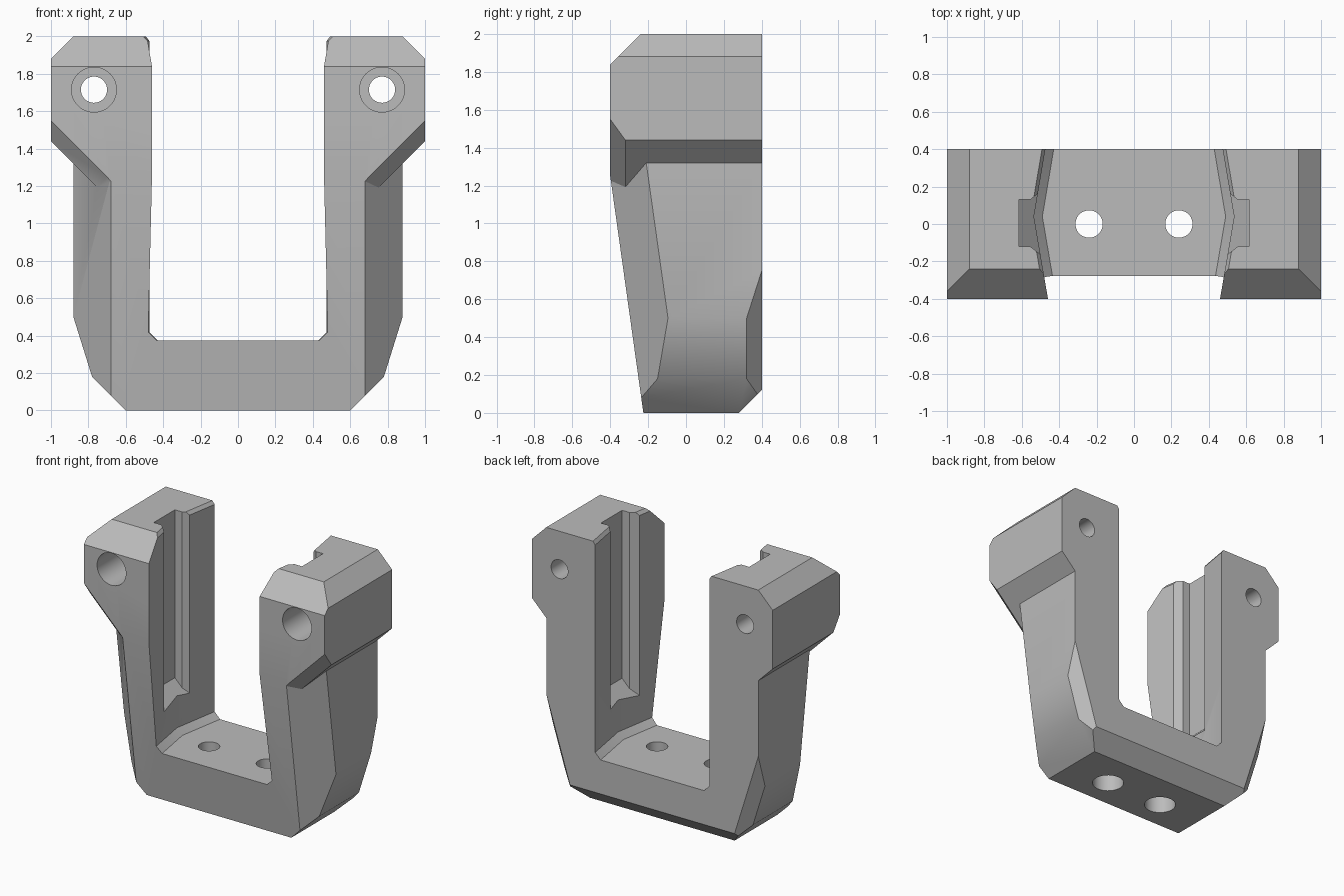
import bpy, bmesh, math
from mathutils import Vector, Matrix

if "Cube" in bpy.data.objects:
    bpy.data.objects.remove(bpy.data.objects["Cube"])

grey = bpy.data.materials.new("plain grey")
grey.use_nodes = True
COLOUR = (0.5, 0.5, 0.5, 1)
grey.diffuse_color = COLOUR
grey.node_tree.nodes["Principled BSDF"].inputs["Base Color"].default_value = COLOUR


def to_object(name, bm):
    bmesh.ops.recalc_face_normals(bm, faces=bm.faces)
    mesh = bpy.data.meshes.new(name)
    bm.to_mesh(mesh)
    bm.free()
    mesh.materials.append(grey)
    ob = bpy.data.objects.new(name, mesh)
    bpy.context.collection.objects.link(ob)
    return ob


def slice_off(bm, point, normal):
    """Cut away everything on the normal side of a plane and cap it."""
    geom = bm.verts[:] + bm.edges[:] + bm.faces[:]
    cut = bmesh.ops.bisect_plane(bm, geom=geom, plane_co=point, plane_no=normal,
                                 clear_outer=True, dist=1e-5)
    edges = [e for e in cut["geom_cut"] if isinstance(e, bmesh.types.BMEdge)]
    if edges:
        bmesh.ops.contextual_create(bm, geom=edges)


def cut_block(name, low, high, planes):
    low, high = Vector(low), Vector(high)
    bm = bmesh.new()
    bmesh.ops.create_cube(bm, size=1)
    for v in bm.verts:
        v.co = (low + high) / 2 + v.co * (high - low)
    for point, normal in planes:
        slice_off(bm, point, normal)
    return to_object(name, bm)


def loft(name, rings, planes=()):
    bm = bmesh.new()
    loops = [[bm.verts.new(p) for p in ring] for ring in rings]
    for a, b in zip(loops, loops[1:]):
        for i in range(len(a)):
            j = (i + 1) % len(a)
            bm.faces.new((a[i], a[j], b[j], b[i]))
    bm.faces.new(loops[0])
    bm.faces.new(loops[-1])
    bmesh.ops.recalc_face_normals(bm, faces=bm.faces)
    for point, normal in planes:
        slice_off(bm, point, normal)
    return to_object(name, bm)


def drill(name, centre, radius, depth, axis):
    bm = bmesh.new()
    turn = Matrix.Rotation(math.pi / 2, 4, "X") if axis == "Y" else Matrix()
    bmesh.ops.create_cone(bm, cap_ends=True, segments=48, radius1=radius, radius2=radius,
                          depth=depth, matrix=Matrix.Translation(centre) @ turn)
    return to_object(name, bm)


def combine(target, other, operation):
    mod = target.modifiers.new(other.name, "BOOLEAN")
    mod.object, mod.operation, mod.solver = other, operation, "EXACT"
    bpy.context.view_layer.objects.active = target
    bpy.ops.object.modifier_apply(modifier=mod.name)
    bpy.data.objects.remove(other)


# Leaning front face shared by the legs and the heads
front_lean = ((0, -0.4, 1.25), (0, -1, -0.14))

# Lower body: base and legs with their chamfers
planes = [front_lean, ((0, 0.28, 0), (0, 1, -1))]
for s in (-1, 1):
    planes += [((s * 0.6, 0, 0), (s, 0, -1)),
               ((s * 0.78, 0, 0.18), (s * 0.32, 0, -0.1)),
               ((s * 0.68, -0.4, 1.25), (s, -1, -0.14)),
               ((s * 0.88, 0.4, 0.75), (s * 0.256, 0.25, -0.08))]
body = cut_block("u_bracket", (-0.88, -0.4, 0), (0.88, 0.4, 1.6), planes)

# Wider heads on top of the legs
for s in (-1, 1):
    inner, outer = sorted((s * 0.3, s))
    head = cut_block("head", (inner, -0.4, 0.6), (outer, 0.4, 2), [
        front_lean,
        ((s, 0, 1.44), (s, 0, -1)),
        ((s, -0.4, 1.55), (s * 0.08, -0.11, -0.08)),
        ((s, 0, 1.88), (s, 0, 1)),
        ((0, -0.4, 1.84), (0, -1, 1))])
    combine(body, head, "UNION")

# Central slot with slightly bent walls and chamfered ends
WALL = [(0.443, -0.5), (0.535, 0.04), (0.457, 0.5)]
rings = []
for z, grow in [(0.375, -0.045), (0.42, 0), (1.975, 0), (2, 0.018), (2.1, 0.09)]:
    side = [(x + grow, y, z) for x, y in WALL]
    rings.append(side + [(-x, y, z) for x, y, z in reversed(side)])
combine(body, loft("slot", rings), "DIFFERENCE")

# Vertical grooves in the slot walls, with sloping floors
GROOVE = [(0.44, -0.21), (0.555, -0.12), (0.615, -0.12),
          (0.615, 0.13), (0.555, 0.13), (0.44, 0.22)]
for s in (-1, 1):
    rings = [[(s * x, y, z) for x, y in GROOVE] for z in (0.45, 2.2)]
    groove = loft("groove", rings, [((s * 0.515, 0, 0.64), (s, 0, -1))])
    combine(body, groove, "DIFFERENCE")

# Stepped bolt holes through the base and the heads
for s in (-1, 1):
    for hole in (drill("base_hole", (s * 0.24, 0, 0.2), 0.073, 1, "Z"),
                 drill("base_counterbore", (s * 0.24, 0, 0), 0.11, 0.4, "Z"),
                 drill("head_hole", (s * 0.77, 0, 1.715), 0.07, 2, "Y"),
                 drill("head_counterbore", (s * 0.77, -0.4, 1.715), 0.12, 0.7, "Y")):
        combine(body, hole, "DIFFERENCE")

# Tidy surfaces and shading
bm = bmesh.new()
bm.from_mesh(body.data)
bmesh.ops.remove_doubles(bm, verts=bm.verts, dist=1e-5)
bm.to_mesh(body.data)
bm.free()
bpy.ops.object.select_all(action="DESELECT")
body.select_set(True)
bpy.context.view_layer.objects.active = body
bpy.ops.object.shade_smooth_by_angle(angle=math.radians(30))
